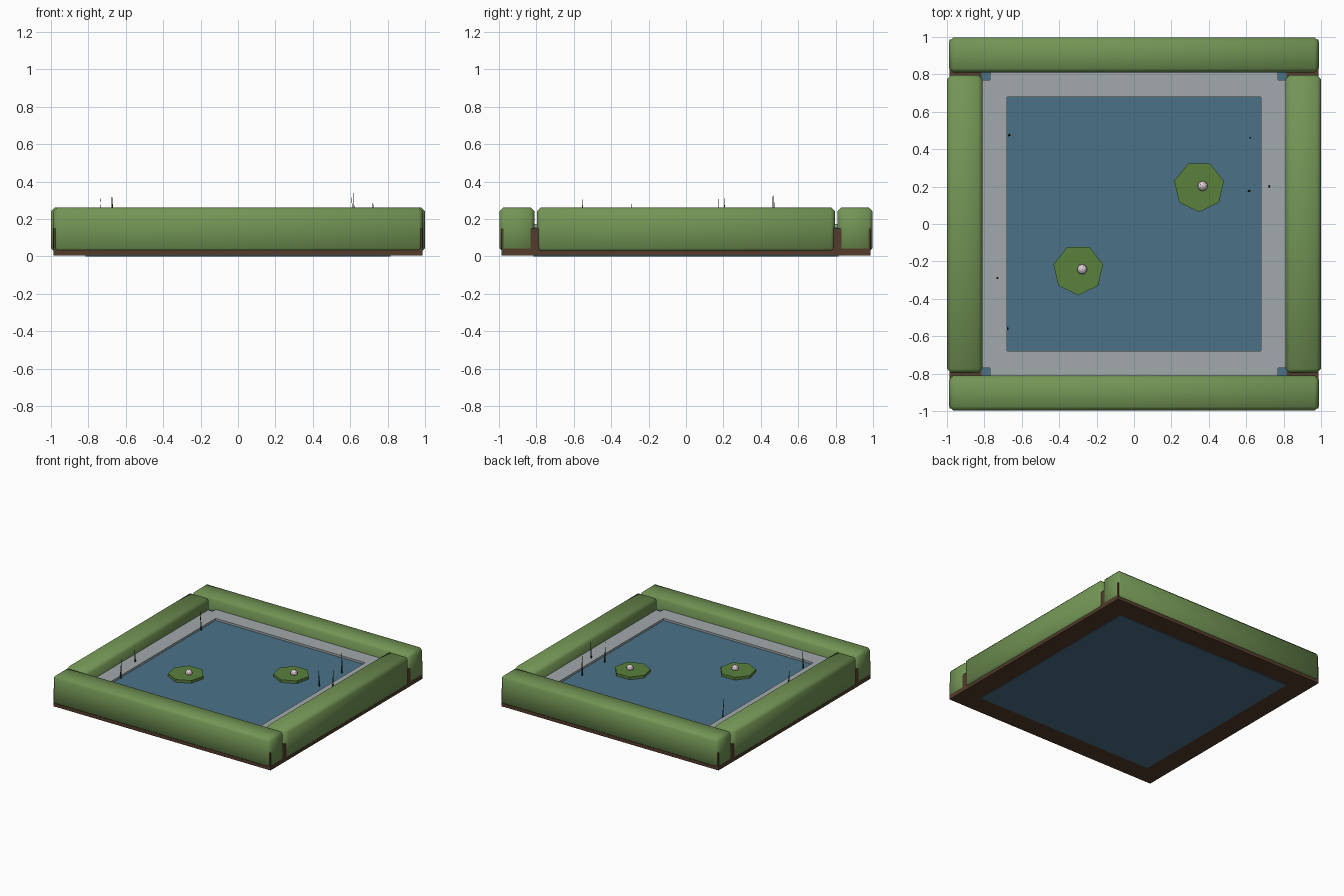
import bpy, bmesh, math, random
from mathutils import Vector

if "Cube" in bpy.data.objects:
    bpy.data.objects.remove(bpy.data.objects["Cube"])

random.seed(4)


def material(name, rgb):
    m = bpy.data.materials.new(name)
    m.diffuse_color = (*rgb, 1)
    m.use_nodes = True
    m.node_tree.nodes["Principled BSDF"].inputs["Base Color"].default_value = m.diffuse_color
    return m


GRASS = material("grass", (0.17, 0.30, 0.09))
SOIL = material("soil", (0.09, 0.045, 0.025))
WATER = material("water", (0.07, 0.17, 0.25))
STONE = material("stone", (0.36, 0.40, 0.41))
LEAF = material("leaf", (0.10, 0.22, 0.045))
REED = material("reed", (0.02, 0.045, 0.02))
PETAL = material("petal", (0.75, 0.62, 0.68))


def box(name, lo, hi, mat, bevel=0):
    lo, hi = Vector(lo), Vector(hi)
    bpy.ops.mesh.primitive_cube_add(size=1, location=(lo + hi) / 2)
    o = bpy.context.object
    o.name = name
    o.scale = hi - lo
    bpy.ops.object.transform_apply(location=False, rotation=False, scale=True)
    o.data.materials.append(mat)
    if bevel:
        b = o.modifiers.new("bevel", 'BEVEL')
        b.width = bevel
        b.segments = 1
        bpy.ops.object.modifier_apply(modifier="bevel")
        bpy.ops.object.shade_smooth_by_angle(angle=math.radians(60))
    return o


# Grass banks with soil beneath: full-width front and back, shorter sides
for s, side in ((-1, "front"), (1, "back")):
    y0, y1 = sorted((s * 0.81, s * 0.998))
    box(side + "_bank", (-0.988, y0, 0.022), (0.988, y1, 0.262), GRASS, 0.022)
    y0, y1 = sorted((s * 0.80, s * 0.987))
    box(side + "_soil", (-0.987, y0, 0.005), (0.987, y1, 0.15), SOIL)
for s, side in ((-1, "left"), (1, "right")):
    x0, x1 = sorted((s * 0.81, s * 1.0))
    box(side + "_bank", (x0, -0.797, 0.022), (x1, 0.797, 0.262), GRASS, 0.022)
    x0, x1 = sorted((s * 0.80, s * 0.987))
    box(side + "_soil", (x0, -0.80, 0.005), (x1, 0.80, 0.15), SOIL)

# Water body
box("water", (-0.815, -0.815, 0), (0.815, 0.815, 0.155), WATER)

# Stone rim: square frame with notched corners
cuts = (-0.81, -0.77, -0.68, 0.68, 0.77, 0.81)
bm = bmesh.new()
v = [[bm.verts.new((x, y, 0.172)) for y in cuts] for x in cuts]
for i in range(5):
    for j in range(5):
        corner = i in (0, 4) and j in (0, 4)
        if not corner and (i, j) != (2, 2):
            bm.faces.new((v[i][j], v[i + 1][j], v[i + 1][j + 1], v[i][j + 1]))
bmesh.ops.delete(bm, geom=[p for p in bm.verts if not p.link_faces], context='VERTS')
mesh = bpy.data.meshes.new("stone_rim")
bm.to_mesh(mesh)
bm.free()
rim = bpy.data.objects.new("stone_rim", mesh)
bpy.context.collection.objects.link(rim)
mesh.materials.append(STONE)
sol = rim.modifiers.new("thickness", 'SOLIDIFY')
sol.thickness = 0.03
sol.offset = -1

# Seven-sided lily pads, each with a small bud
for x, y, bx, by in ((0.348, 0.2, 0.367, 0.203), (-0.298, -0.245, -0.277, -0.242)):
    bpy.ops.mesh.primitive_cylinder_add(vertices=7, radius=0.136, depth=0.025,
                                        location=(x, y, 0.1645), rotation=(0, 0, math.pi))
    bpy.context.object.name = "lily_pad"
    bpy.context.object.data.materials.append(LEAF)
    bpy.ops.mesh.primitive_ico_sphere_add(subdivisions=2, radius=0.027, location=(bx, by, 0.187))
    bpy.context.object.name = "lily_bud"
    bpy.context.object.data.materials.append(PETAL)

# Thin leaning reeds along the water's edge (x, y, tip height)
for x, y, top in ((-0.67, 0.472, 0.33), (-0.733, -0.292, 0.31), (-0.675, -0.555, 0.32),
                  (0.62, 0.463, 0.342), (0.612, 0.175, 0.325), (0.722, 0.204, 0.325)):
    h = top - 0.15
    bpy.ops.mesh.primitive_cone_add(vertices=4, radius1=0.007, radius2=0, depth=h,
                                    location=(x, y, 0.15 + h / 2),
                                    rotation=(random.uniform(-.04, .04), random.uniform(-.06, .06),
                                              random.uniform(0, 3)))
    bpy.context.object.name = "reed"
    bpy.context.object.data.materials.append(REED)
